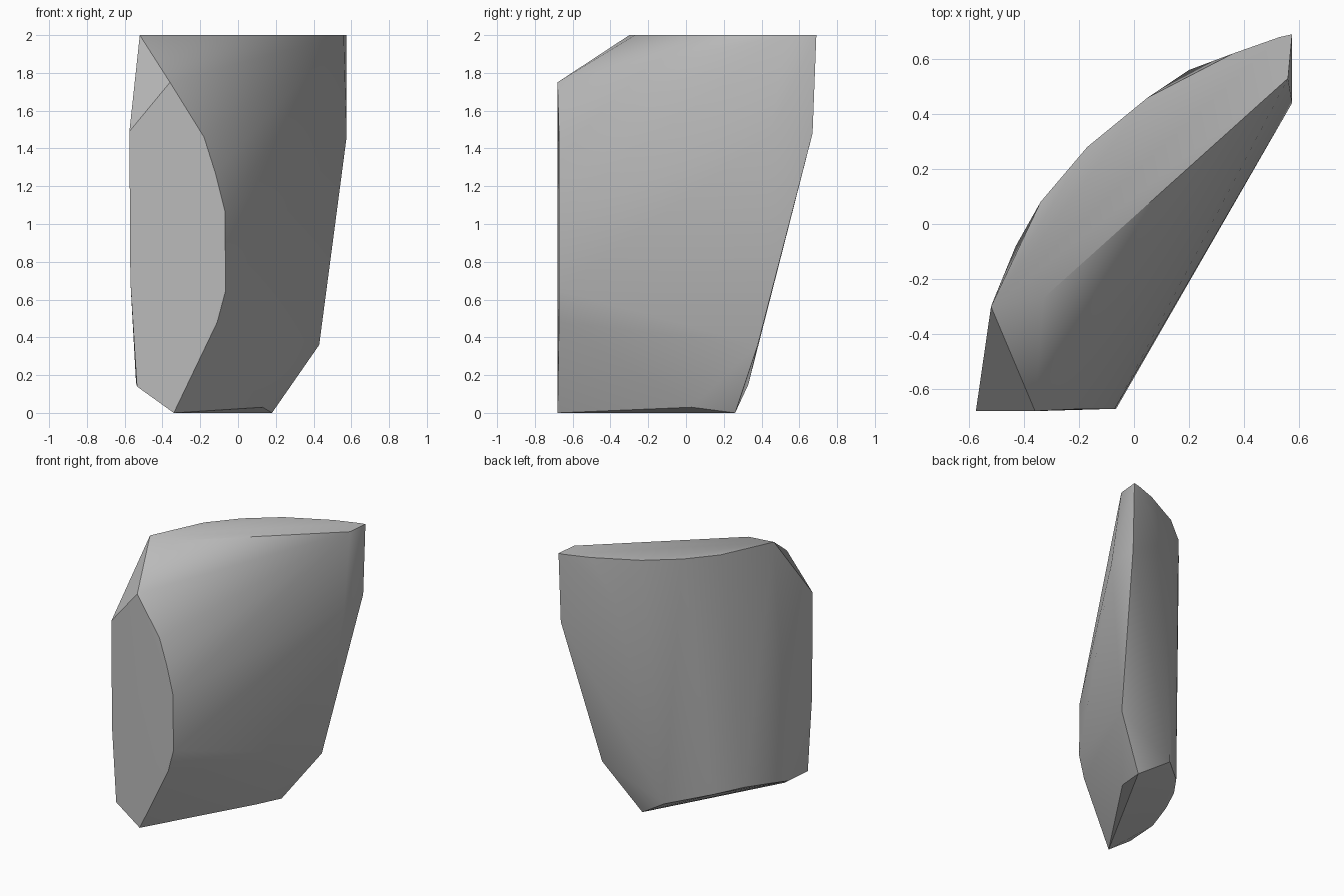
import bpy, bmesh, math

cube = bpy.data.objects.get("Cube")
if cube:
    bpy.data.objects.remove(cube, do_unlink=True)

# Stone colour
stone = bpy.data.materials.new("grey_stone")
stone.use_nodes = True
GREY = (0.5, 0.5, 0.5, 1)
stone.diffuse_color = GREY
stone.node_tree.nodes["Principled BSDF"].inputs["Base Color"].default_value = GREY

# Flat front cut: (x, z) outline, its right rim set slightly back
front_left = [(-.34, 0), (-.535, .14), (-.57, .7), (-.575, 1.49), (-.36, 1.75)]
front_right = [(-.33, 1.71), (-.18, 1.46), (-.12, 1.27), (-.07, 1.07), (-.065, .65), (-.11, .48)]
points = [(x, -.68, z) for x, z in front_left]
points += [(x, -.672, z) for x, z in front_right]

# Flat top: (x, y) outline
top = [(-.52, -.3), (-.33, -.27), (.56, .53), (.575, .69), (.53, .68), (.36, .62),
       (.05, .46), (-.17, .28), (-.34, .08), (-.49, -.24)]
points += [(x, y, 2) for x, y in top]

# Narrow far side, underside and rounded lower back rim
points += [(.575, .44, 1.46), (.57, .67, 1.48), (.2, .56, 1.7), (.43, .38, .36)]
points += [(.18, .26, 0), (.13, .03, .03)]
points += [(-.05, .33, .15), (-.3, .1, .2), (-.43, -.08, .22), (-.5, -.25, .2), (-.54, -.44, .16)]

# The chipped stone is the hull around its cut planes
bm = bmesh.new()
for p in points:
    bm.verts.new(p)
hull = bmesh.ops.convex_hull(bm, input=bm.verts)
loose = {e for e in hull["geom_interior"] + hull["geom_unused"] if isinstance(e, bmesh.types.BMVert)}
bmesh.ops.delete(bm, geom=list(loose), context="VERTS")
bmesh.ops.dissolve_limit(bm, angle_limit=math.radians(1), verts=bm.verts, edges=bm.edges)
bmesh.ops.recalc_face_normals(bm, faces=bm.faces)
mesh = bpy.data.meshes.new("stone_chunk")
bm.to_mesh(mesh)
bm.free()
mesh.materials.append(stone)

rock = bpy.data.objects.new("stone_chunk", mesh)
bpy.context.collection.objects.link(rock)
bpy.ops.object.select_all(action="DESELECT")
rock.select_set(True)
bpy.context.view_layer.objects.active = rock
bpy.ops.object.shade_smooth_by_angle(angle=math.radians(35))
